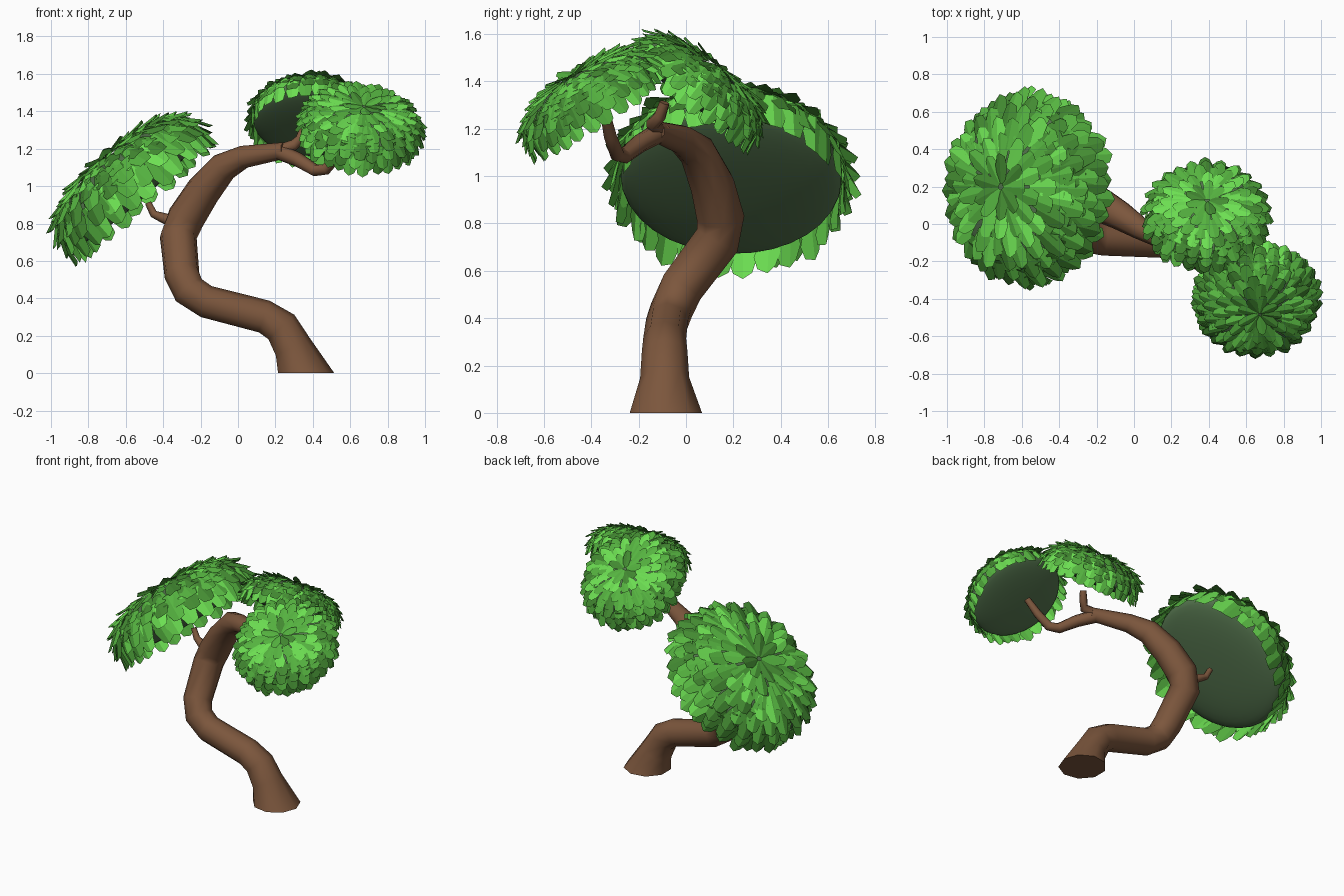
import bpy, bmesh, math, random
from mathutils import Vector, Matrix

random.seed(4)
if "Cube" in bpy.data.objects:
    bpy.data.objects.remove(bpy.data.objects["Cube"])


def material(name, *srgb):
    color = [(c / 255) ** 2.2 for c in srgb] + [1]
    m = bpy.data.materials.new(name)
    m.use_nodes = True
    m.diffuse_color = color
    m.node_tree.nodes["Principled BSDF"].inputs["Base Color"].default_value = color
    return m


bark = material("bark brown", 123, 87, 63)
under = material("dull green", 84, 114, 78)
greens = [material("leaf green", 86, 178, 66),
          material("bright leaf green", 108, 222, 83),
          material("deep leaf green", 69, 138, 53)]


def finish(name, bm, mats, smooth=None):
    mesh = bpy.data.meshes.new(name)
    bm.to_mesh(mesh)
    bm.free()
    for m in mats:
        mesh.materials.append(m)
    ob = bpy.data.objects.new(name, mesh)
    bpy.context.collection.objects.link(ob)
    if smooth:
        bpy.ops.object.select_all(action='DESELECT')
        ob.select_set(True)
        bpy.context.view_layer.objects.active = ob
        bpy.ops.object.shade_smooth_by_angle(angle=math.radians(smooth))
    return ob


def limb(name, path, sides=9, start=None):
    """Sweep a tapering ring along (x, y, z, radius) points."""
    bm = bmesh.new()
    pts = [Vector(p[:3]) for p in path]
    rings, side = [], Vector((1, 0, 0))
    for i, p in enumerate(pts):
        a, b = pts[max(i - 1, 0)], pts[min(i + 1, len(pts) - 1)]
        t = (b - a).normalized()
        if i == 0 and start:
            t = Vector(start)
        side = (side - t * side.dot(t)).normalized()
        other = t.cross(side)
        ring = []
        for k in range(sides):
            w = math.tau * k / sides
            ring.append(bm.verts.new(p + (side * math.cos(w) + other * math.sin(w)) * path[i][3]))
        rings.append(ring)
    for r, s in zip(rings, rings[1:]):
        for k in range(sides):
            j = (k + 1) % sides
            bm.faces.new((r[k], r[j], s[j], s[k]))
    bm.faces.new(rings[0][::-1])
    bm.faces.new(rings[-1])
    return finish(name, bm, [bark], 55)


# Trunk and branches
limb("trunk", [(.36, -.085, 0, .155), (.29, -.09, .14, .105), (.23, -.09, .245, .098),
               (.14, -.09, .3, .092), (-.17, -.08, .38, .09), (-.26, -.06, .44, .092),
               (-.3, -.02, .53, .095), (-.32, .13, .73, .1), (-.28, .145, .83, .102),
               (-.19, .11, .97, .095), (-.08, .05, 1.1, .08), (.03, -.02, 1.155, .062),
               (.25, -.13, 1.19, .045)], start=(0, 0, 1))
limb("front_branch", [(.2, -.1, 1.19, .045), (.32, -.19, 1.14, .04), (.41, -.26, 1.085, .034),
                      (.47, -.29, 1.09, .031), (.54, -.32, 1.17, .028), (.61, -.34, 1.26, .022)], 7)
limb("upper_branch", [(.22, -.11, 1.19, .035), (.3, -.14, 1.22, .03), (.33, -.11, 1.25, .026),
                      (.35, -.09, 1.31, .022)], 7)
limb("left_twig", [(-.32, .13, .8, .035), (-.4, .16, .83, .028), (-.45, .18, .85, .022),
                   (-.48, .19, .91, .018)], 7)

# Half outline of a leaf: side offset, length, lift
OUTLINE = [(.26, 0, 0), (.5, .55, -.1), (.34, .9, -.12)]
# Shades to pick from in each ring, crown to skirt
RINGS = [(0, 2), (0, 1), (0, 1), (0, 1, 2), (0, 2), (0, 2), (0, 1, 2), (1, 1, 0)]


def add_leaf(bm, root, down, side, normal, length, width, shade):
    def at(u, v, lift):
        return bm.verts.new(root + side * u * width + down * v * length + normal * lift * width)
    spine = [at(0, 0, .06), at(0, 1, 0)]
    for sign in (1, -1):
        edge = [at(u * sign, v, w) for u, v, w in OUTLINE]
        loop = [spine[0]] + edge + [spine[1]]
        bm.faces.new(loop if sign < 0 else loop[::-1]).material_index = shade


def canopy(name, center, axis, size):
    """Round-shouldered dome covered in overlapping rings of leaves."""
    radius, height = .465 * size, .21 * size
    turn = Vector((0, 0, 1)).rotation_difference(Vector(axis).normalized())
    place = Matrix.Translation(center) @ turn.to_matrix().to_4x4()

    def profile(t):
        return radius * math.sin(t) ** .8, height * math.cos(t) ** .8

    # Core dome with a shallow rounded underside
    bm = bmesh.new()
    bmesh.ops.create_uvsphere(bm, u_segments=32, v_segments=16, radius=1)
    for v in bm.verts:
        flat = math.hypot(v.co.x, v.co.y)
        r, z = profile(math.acos(min(1, abs(v.co.z))))
        if flat > 1e-4:
            v.co.x *= r / flat
            v.co.y *= r / flat
        v.co.z = z if v.co.z > 0 else v.co.z * .07 * size
    finish(name + "_core", bm, [under], 80).matrix_world = place

    # Leaf rings from the crown down to the skirt
    bm = bmesh.new()
    for row, shades in enumerate(RINGS):
        f = row / (len(RINGS) - 1)
        t = math.radians(9 + 77 * f)
        r, z = profile(t)
        r2, z2 = profile(t + .03)
        count = max(8, round(28 * (r / radius) ** .8))
        for k in range(count):
            a = math.tau * (k + .5 * (row % 2) + random.uniform(-.14, .14)) / count
            out = Vector((math.cos(a), math.sin(a), 0))
            side = Vector((-math.sin(a), math.cos(a), 0))
            down = (out * (r2 - r) + Vector((0, 0, z2 - z))).normalized()
            normal = down.cross(side)
            tilt = math.radians(random.uniform(9, 21) - 12 * f)
            d = down * math.cos(tilt) + normal * math.sin(tilt)
            n = normal * math.cos(tilt) - down * math.sin(tilt)
            length = (.175 + .03 * f) * size * random.uniform(.93, 1.06)
            root = out * r + Vector((0, 0, z)) + normal * .014 * size
            add_leaf(bm, root - down * length * (.52 - .24 * f), d, side, n, length,
                     (.085 + .035 * f ** .5) * size, random.choice(shades))
    finish(name + "_leaves", bm, greens).matrix_world = place


canopy("left_canopy", (-.56, .19, .985), (-.66, .03, .75), 1)
canopy("upper_canopy", (.39, .035, 1.35), (0, .6, .8), .66)
canopy("front_canopy", (.655, -.4, 1.3), (.1, -.54, .83), .66)
